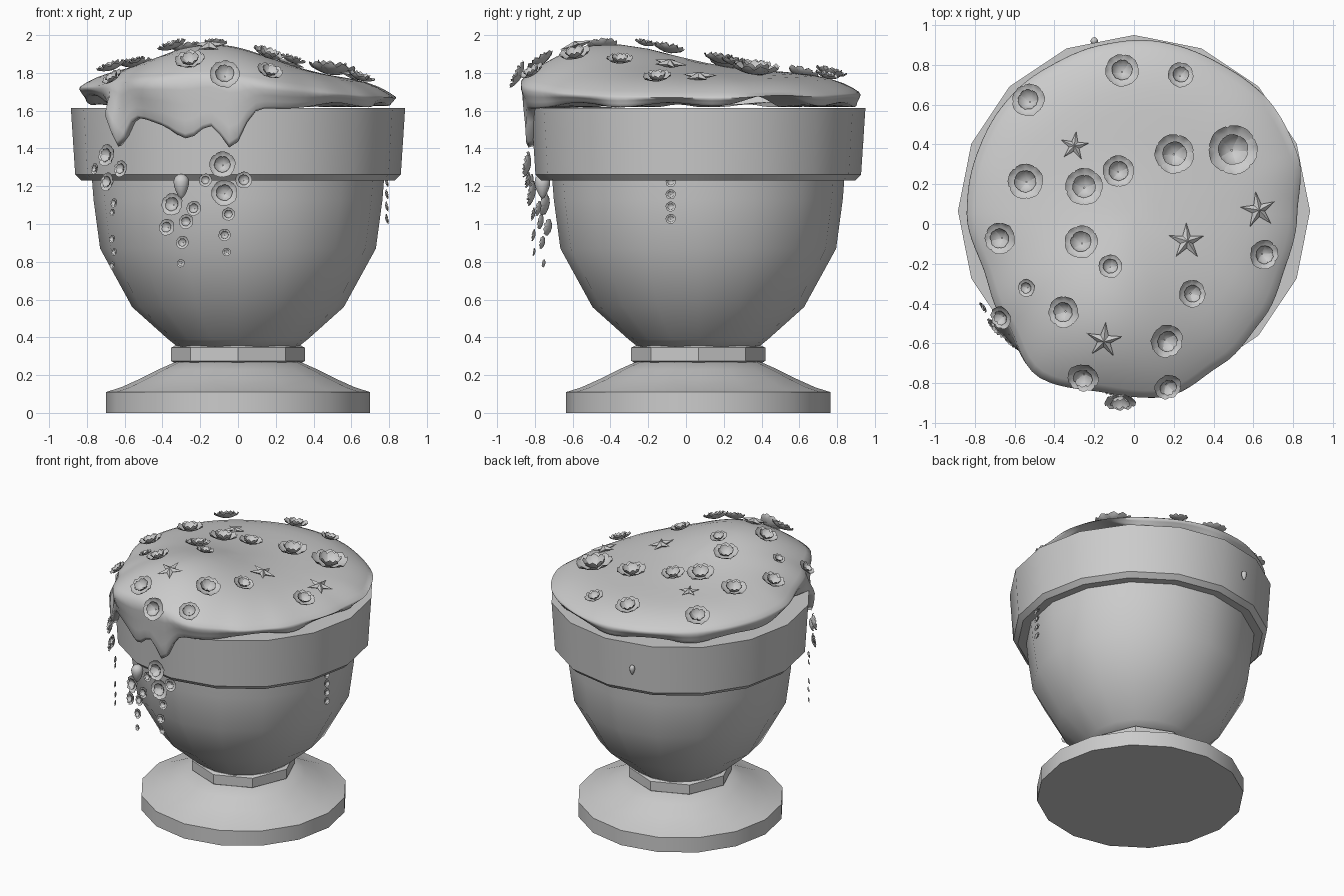
import bpy, bmesh, math, random
from math import sin, cos, pi, exp, radians, degrees, atan2, hypot
from mathutils import Vector, Matrix

random.seed(4)
cube = bpy.data.objects.get("Cube")
if cube:
    bpy.data.objects.remove(cube)

grey = bpy.data.materials.new("plain_grey")
grey.use_nodes = True
GREY = (0.6, 0.6, 0.6, 1)
grey.diffuse_color = GREY
grey.node_tree.nodes["Principled BSDF"].inputs["Base Color"].default_value = GREY
CY = 0.065   # pot axis in y


def finish(name, bm, angle=40):
    bmesh.ops.remove_doubles(bm, verts=bm.verts, dist=0.0002)
    mesh = bpy.data.meshes.new(name)
    bm.to_mesh(mesh)
    bm.free()
    ob = bpy.data.objects.new(name, mesh)
    bpy.context.collection.objects.link(ob)
    mesh.materials.append(grey)
    bpy.ops.object.select_all(action='DESELECT')
    ob.select_set(True)
    bpy.context.view_layer.objects.active = ob
    bpy.ops.object.shade_smooth_by_angle(angle=radians(angle))
    return ob


def skin(bm, rings, closed=True):
    """Join rows of points with quads."""
    rows = [[bm.verts.new(p) for p in ring] for ring in rings]
    for a, b in zip(rows, rows[1:]):
        n = len(a)
        for i in range(n if closed else n - 1):
            j = (i + 1) % n
            bm.faces.new((a[i], a[j], b[j], b[i]))
    return rows


def lathe(name, profile, sides):
    bm = bmesh.new()
    rows = skin(bm, [[(r * cos(2 * pi * i / sides), CY + r * sin(2 * pi * i / sides), z)
                      for i in range(sides)] for r, z in profile])
    bm.faces.new(rows[0][::-1])
    bm.faces.new(rows[-1])
    return finish(name, bm)


# Pot
lathe("foot", [(.7, 0), (.7, .11), (.62, .135), (.52, .18), (.42, .23), (.33, .27)], 16)
lathe("neck_ring", [(.33, .262), (.355, .275), (.355, .345), (.33, .358)], 8)
lathe("bowl", [(.32, .35), (.37, .39), (.56, .56), (.73, .87), (.765, 1.13), (.775, 1.26)], 16)
lathe("rim", [(.77, 1.23), (.83, 1.23), (.862, 1.262), (.885, 1.615)], 16)

# Icing outline radius every 20 degrees
OUTLINE = [.815, .87, .88, .865, .87, .86, .85, .85, .84,
           .835, .80, .84, .95, .91, .93, .87, .83, .80]


def outline(deg):
    k = (deg % 360) / 20
    i, t = int(k) % 18, k % 1
    t = t * t * (3 - 2 * t)
    return OUTLINE[i] * (1 - t) + OUTLINE[(i + 1) % 18] * t


def bump(deg, mid, width):
    return exp(-(((deg - mid + 180) % 360 - 180) / width) ** 2)


def height(x, y):
    s = hypot(x, y - .05) / outline(degrees(atan2(y - .05, x)))
    hump = exp(-((x + .12) / .4) ** 2 - ((y + .42) / .5) ** 2)
    return 1.80 - .03 * x + .15 * hump - .1 * min(s, 1.1) ** 6


def drip_depth(deg):
    return (.1 * bump(deg, 248, 24) + .19 * bump(deg, 225, 5) + .19 * bump(deg, 268, 5)
            + .07 * bump(deg, 253, 6) - .05 * bump(deg, 30, 15) - .04 * bump(deg, 190, 20)
            + .012 * sin(radians(deg * 9)))


def icing_column(deg):
    a, R, d = radians(deg), outline(deg), drip_depth(deg)
    pts = []
    for s in (0, .15, .3, .45, .6, .72, .82, .9, .96, 1):
        x, y = s * R * cos(a), .05 + s * R * sin(a)
        pts.append((x, y, height(x, y)))
    w = max(0, min(1, d / .06))
    low = (R - .03) * (1 - w) + .908 * w
    top, bottom = pts[-1][2], 1.63 - d
    for t, push in ((.2, .9), (.45, .6), (.7, .2), (.92, 0), (1, -.15), (.97, -.6)):
        r = low + (R + .01 - low) * push if push >= 0 else low + push * .08
        pts.append((r * cos(a), .05 + .01 * w + r * sin(a), top + (bottom - top) * t))
    r = low - .25
    pts.append((r * cos(a), .05 + r * sin(a), 1.62 - min(d, 0)))
    return pts


bm = bmesh.new()
columns = [icing_column(3 * i) for i in range(120)]
skin(bm, [list(row) for row in zip(*columns)])
finish("icing", bm, 80)


def placement(x, y, z, normal):
    turn = Matrix.Rotation(random.uniform(0, 2 * pi), 4, 'Z')
    return Matrix.Translation((x, y, z)) @ Vector(normal).to_track_quat('Z', 'Y').to_matrix().to_4x4() @ turn


def on_top(x, y, lift):
    e = .03
    n = Vector((height(x - e, y) - height(x + e, y), height(x, y - e) - height(x, y + e), 2 * e)).normalized()
    return placement(*(Vector((x, y, height(x, y))) + n * lift), n)


def flower(bm, place, r):
    """Two whorls of five cupped petals."""
    for size, tilt, shift in ((1, .3, 0), (.62, .75, .5)):
        for k in range(5):
            a = 2 * pi * (k + shift) / 5
            petal = place @ Matrix.Rotation(a, 4, 'Z')
            rows = []
            for u, wide in ((.05, .1), (.35, .4), (.65, .6), (.88, .5), (1, .25)):
                rows.append([petal @ (r * size * Vector((u * (1 - .04 * v * v), v * wide,
                             tilt * u * u + .18 * abs(v) * u))) for v in (-1, -.5, 0, .5, 1)])
            skin(bm, rows, closed=False)


def star(bm, place, r):
    """Five-armed starfish with ridged arms."""
    for side in (1, -1):
        mid = bm.verts.new(place @ Vector((0, 0, side * r * .24)))
        rim = [bm.verts.new(place @ (Vector((cos(pi * i / 5), sin(pi * i / 5), 0)) * r * (.36 if i % 2 else 1)))
               for i in range(10)]
        for i in range(10):
            f = (mid, rim[i], rim[(i + 1) % 10])
            bm.faces.new(f if side > 0 else f[::-1])


# Flowers and starfish on the icing: x, y, radius
FLOWERS = [(-.06, .76, .085), (.23, .74, .065), (-.52, .61, .085), (.2, .35, .1), (.49, .37, .125),
           (-.54, .21, .09), (-.25, .18, .095), (-.08, .26, .08), (-.66, -.07, .08), (-.26, -.1, .085),
           (-.12, -.22, .06), (-.53, -.32, .045), (-.34, -.44, .08), (.28, -.35, .07), (.64, -.15, .075),
           (.15, -.58, .085), (-.25, -.75, .08), (.16, -.8, .07), (-.65, -.46, .06)]
bm = bmesh.new()
for x, y, r in FLOWERS:
    flower(bm, on_top(x, y, .012), r)
flower(bm, placement(-.07, -.87, 1.78, (0, -1, .5)), .08)
finish("icing_flowers", bm, 60)

bm = bmesh.new()
for x, y, r in ((-.3, .39, .075), (.62, .07, .095), (.26, -.09, .095), (-.15, -.58, .095)):
    star(bm, on_top(x, y, .02), r)
finish("starfish", bm, 20)

# Hanging flower strands: x, z, radius
STRANDS = [(-.68, 1.36, .06), (-.61, 1.29, .045), (-.68, 1.22, .05), (-.75, 1.29, .03), (-.65, 1.11, .025),
           (-.66, 1.06, .02), (-.66, .92, .022), (-.65, .85, .02), (-.66, .78, .02),
           (-.34, 1.1, .06), (-.23, 1.08, .04), (-.27, 1.01, .04), (-.37, .98, .045), (-.29, .9, .035),
           (-.3, .79, .022), (-.08, 1.31, .07), (-.07, 1.16, .07), (.03, 1.23, .045), (-.17, 1.23, .035),
           (-.05, 1.05, .035), (-.07, .94, .033), (-.06, .85, .022)]
bm = bmesh.new()
for x, z, r in STRANDS:
    reach = .89 if z > 1.2 else .865
    y = -math.sqrt(reach ** 2 - x ** 2)
    flower(bm, placement(x, CY + y, z, (x, y, .15)), r)
for k in range(4):
    flower(bm, placement(.78, -.08, 1.22 - .065 * k, (1, -.1, .2)), .027)
finish("hanging_flowers", bm, 60)


# Loose icing drops
def drop(name, place, size):
    bm = bmesh.new()
    bmesh.ops.create_uvsphere(bm, u_segments=12, v_segments=8, radius=1)
    for v in bm.verts:
        taper = .7 + .3 * v.co.z
        v.co = Vector(place) + Vector((v.co.x * size[0] * taper, v.co.y * size[1] * taper, v.co.z * size[2]))
    finish(name, bm, 80)


drop("front_drop", (-.3, -.76, 1.2), (.055, .055, .065))
drop("back_drop", (-.2, .92, 1.42), (.025, .025, .035))
